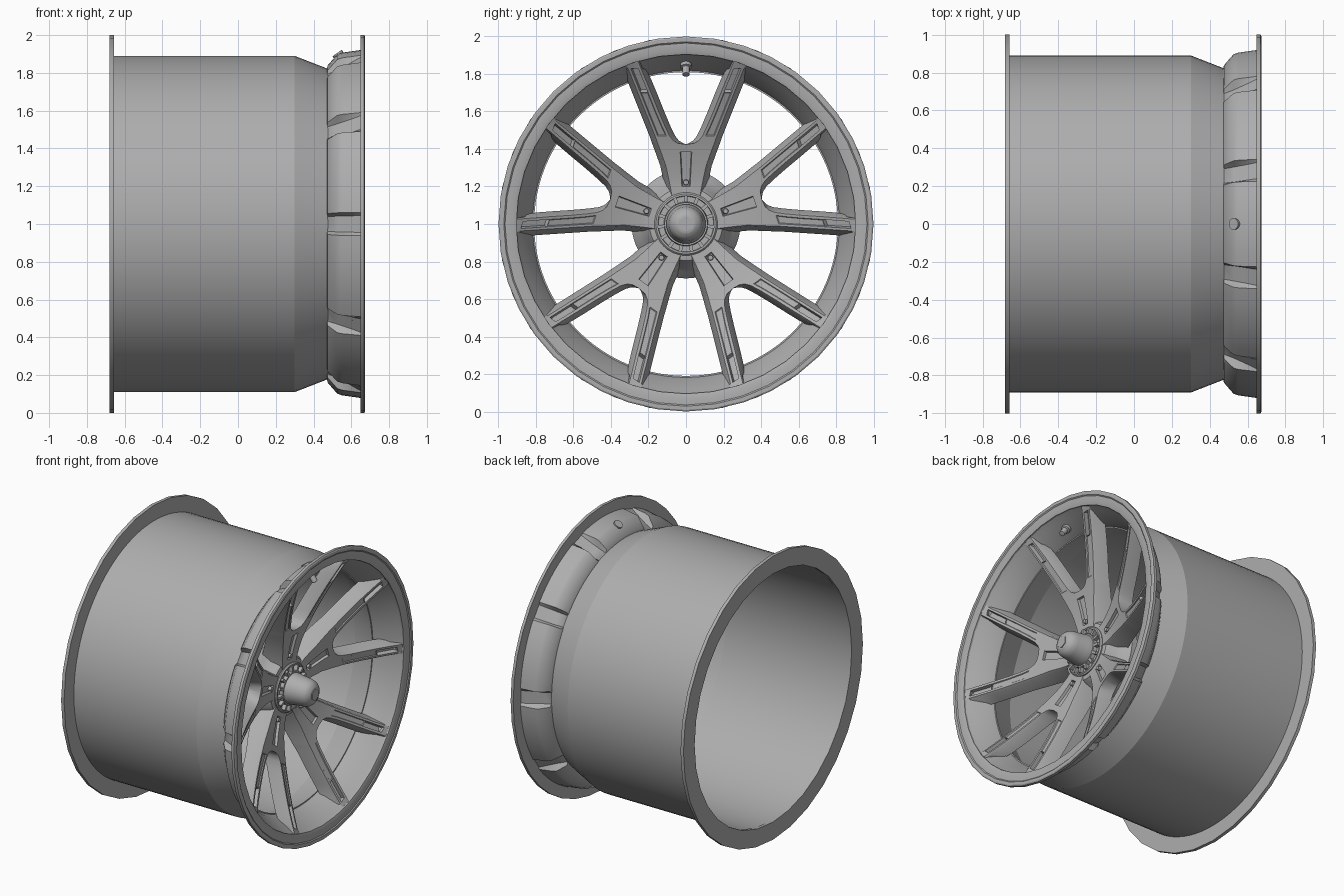
import bpy, bmesh
from math import sin, cos, radians, pi, sqrt
from mathutils import Matrix, Vector

if "Cube" in bpy.data.objects:
    bpy.data.objects.remove(bpy.data.objects["Cube"])

AXLE = Vector((0, 0, 1))
metal = bpy.data.materials.new("dark_metal")
metal.diffuse_color = (.42, .42, .42, 1)
metal.use_nodes = True
metal.node_tree.nodes["Principled BSDF"].inputs["Base Color"].default_value = metal.diffuse_color


def finish(name, bm, angle=30):
    bmesh.ops.remove_doubles(bm, verts=bm.verts, dist=1e-5)
    bmesh.ops.recalc_face_normals(bm, faces=bm.faces)
    me = bpy.data.meshes.new(name)
    bm.to_mesh(me)
    bm.free()
    me.materials.append(metal)
    ob = bpy.data.objects.new(name, me)
    bpy.context.collection.objects.link(ob)
    bpy.ops.object.select_all(action='DESELECT')
    ob.select_set(True)
    bpy.context.view_layer.objects.active = ob
    bpy.ops.object.shade_smooth_by_angle(angle=radians(angle))
    return ob


def loft(bm, rings, wrap, closed=True):
    """Skin a list of point rings with quads."""
    vs = [[bm.verts.new(p) for p in ring] for ring in rings]
    n, m = len(vs), len(vs[0])
    for i in range(n if wrap else n - 1):
        a, b = vs[i], vs[(i + 1) % n]
        for j in range(m if closed else m - 1):
            k = (j + 1) % m
            bm.faces.new((a[j], a[k], b[k], b[j]))
    return vs


def revolve(name, profile, segs, closed=True, angle=30):
    """Spin an (x, radius) profile around the axle."""
    bm = bmesh.new()
    rings = []
    for i in range(segs):
        a = 2 * pi * i / segs
        rings.append([(x, r * sin(a), 1 + r * cos(a)) for x, r in profile])
    loft(bm, rings, True, closed)
    bmesh.ops.dissolve_degenerate(bm, edges=bm.edges, dist=1e-6)
    return finish(name, bm, angle)


def around(ob, count, step):
    """Repeat an object built at the top of the wheel around the axle."""
    for k in range(count):
        o = ob if k == 0 else ob.copy()
        if k:
            bpy.context.collection.objects.link(o)
        o.matrix_world = Matrix.Translation(AXLE) @ Matrix.Rotation(-radians(step * k), 4, 'X')


# Barrel and the two flanges
revolve("barrel", [(-.67, .89), (.30, .89), (.48, .82), (.48, .81), (.30, .875), (-.67, .875)],
        96, angle=15)
revolve("rear_flange", [(-.68, .875), (-.68, 1), (-.657, 1), (-.657, .875)], 32)
revolve("front_flange", [(.648, .905), (.648, 1), (.668, 1), (.673, .992), (.673, .972),
                         (.667, .965), (.667, .925), (.66, .905)], 40)

# Outer lip, with a notch in its outside behind every spoke end
inner = [(.47, .815), (.53, .835), (.61, .882), (.655, .908)]
outer = [(.655, .922), (.55, .907), (.525, .898), (.475, .84)]
notched = [(.655, .918), (.60, .886), (.53, .848), (.475, .822)]
offsets = [(-2.8, 1), (2.8, 1)] + [(3.8 + 3.55 * i, 0) for i in range(9)]
bm = bmesh.new()
rings = []
for k in range(10):
    for off, cut in offsets:
        a = radians(18 + 36 * k + off)
        rings.append([(x, r * sin(a), 1 + r * cos(a)) for x, r in inner + (notched if cut else outer)])
loft(bm, rings, True)
finish("outer_lip", bm)


# Y-shaped spoke pairs: (radial z, inner edge y, outer edge y)
def front_x(z):
    return .40 + .27 * (max(0, z - .15) / .75) ** 1.5


def back_x(z):
    return front_x(z) - .15 + .05 * min(1, max(0, z - .15) / .35)


def seat(x, y, z):
    """Keep a point inside the lip."""
    r = .83 + .55 * (x - .5)
    return (x, y, min(z, sqrt(r * r - y * y)))


stations = [(.11, 0, .075), (.20, 0, .092), (.24, 0, .10), (.31, 0, .115), (.385, 0, .142),
            (.425, 0, .157), (.43, .035, .159), (.445, .06, .164), (.47, .08, .173),
            (.52, .104, .193), (.60, .138, .225), (.68, .17, .257), (.70, .178, .265),
            (.77, .207, .293), (.83, .232, .317), (.875, .25, .335)]
bm = bmesh.new()
for s in (1, -1):
    rings = []
    for z, yi, yo in stations:
        xf, xb = front_x(z), back_x(z)
        c = min(.008, yi)
        m1 = yi + .024 if yi else .022 + .05 * max(0, z - .2)
        section = [(xf, yi + c), (xf - .014, yi), (xb, max(0, yi - .022)), (xb, yo + .022),
                   (xf - .014, yo), (xf, yo - .008), (xf, yo - .022), (xf, m1)]
        rings.append([seat(x, s * y, z) for x, y in section])
    vs = loft(bm, rings, False)
    bm.faces.new(vs[-1])
    bm.faces.new(vs[0])
bmesh.ops.remove_doubles(bm, verts=bm.verts, dist=1e-5)
bmesh.ops.dissolve_degenerate(bm, edges=bm.edges, dist=1e-6)
bmesh.ops.delete(bm, geom=[f for f in bm.faces if all(abs(v.co.y) < 1e-4 for v in f.verts)],
                 context='FACES')
bmesh.ops.recalc_face_normals(bm, faces=bm.faces)


def pocket(z0, z1, y_range, depth, side=0):
    """Sink a pocket into the front faces between two stations."""
    faces = []
    for f in bm.faces:
        c = f.calc_center_median()
        on_front = all(abs(v.co.x - front_x(v.co.z)) < 1e-3 for v in f.verts)
        lo, hi = y_range(c.z)
        if on_front and z0 < c.z < z1 and c.y * side >= 0 and lo < abs(c.y) < hi:
            faces.append(f)
    if faces:
        bmesh.ops.inset_region(bm, faces=faces, thickness=.004, depth=-depth, use_even_offset=True)


def between_rails(z):
    mid = .148 + .408 * (z - .52)
    return mid - .018, mid + .018


pocket(.20, .385, lambda z: (0, .025), .018)
for side in (1, -1):
    pocket(.47, .70, between_rails, .006, side)
    pocket(.70, .83, between_rails, .03, side)
around(finish("spoke_pair", bm), 5, 72)

# Hub body, collar and centre nut
revolve("hub_body", [(.20, 0), (.20, .27), (.215, .29), (.26, .29), (.30, .255), (.33, .225),
                     (.375, .21), (.395, .195), (.40, .17), (.40, 0)], 64, False)
revolve("hub_collar", [(.39, .10), (.39, .168), (.408, .168), (.416, .16), (.416, .15),
                       (.405, .147), (.405, .118), (.43, .114), (.43, .10)], 64)
revolve("centre_nut", [(.39, .105), (.45, .105), (.465, .10), (.54, .092), (.57, .084),
                       (.588, .07), (.598, .052), (.60, .048), (.60, 0)], 48, False)
revolve("nut_hex", [(.595, .042), (.605, .042), (.605, 0)], 6, False)

# Teeth around the collar
bm = bmesh.new()
bmesh.ops.create_cube(bm, size=1, matrix=Matrix.Translation((.415, 0, .134))
                      @ Matrix.Diagonal((.034, .018, .036, 1)))
around(finish("collar_tooth", bm), 15, 24)

# Drive pin at the root of each arm
bm = bmesh.new()
bmesh.ops.create_cone(bm, cap_ends=True, segments=16, radius1=.016, radius2=.013, depth=.03,
                      matrix=Matrix.Translation((.40, 0, .222)) @ Matrix.Rotation(pi / 2, 4, 'Y'))
around(finish("drive_pin", bm), 5, 72)

# Valve stem through the top of the lip
bm = bmesh.new()
valve = [(0, 0), (0, .03), (.045, .03), (.05, .022), (.06, .022), (.062, .03), (.085, .03),
         (.088, .02), (.132, .019), (.137, 0)]
tilt = Matrix.Translation((.525, 0, 1.905)) @ Matrix.Rotation(radians(-35), 4, 'Y')
rings = [[tilt @ Vector((r * cos(2 * pi * i / 16), r * sin(2 * pi * i / 16), -d)) for d, r in valve]
         for i in range(16)]
loft(bm, rings, True, False)
bmesh.ops.dissolve_degenerate(bm, edges=bm.edges, dist=1e-6)
finish("valve_stem", bm)
